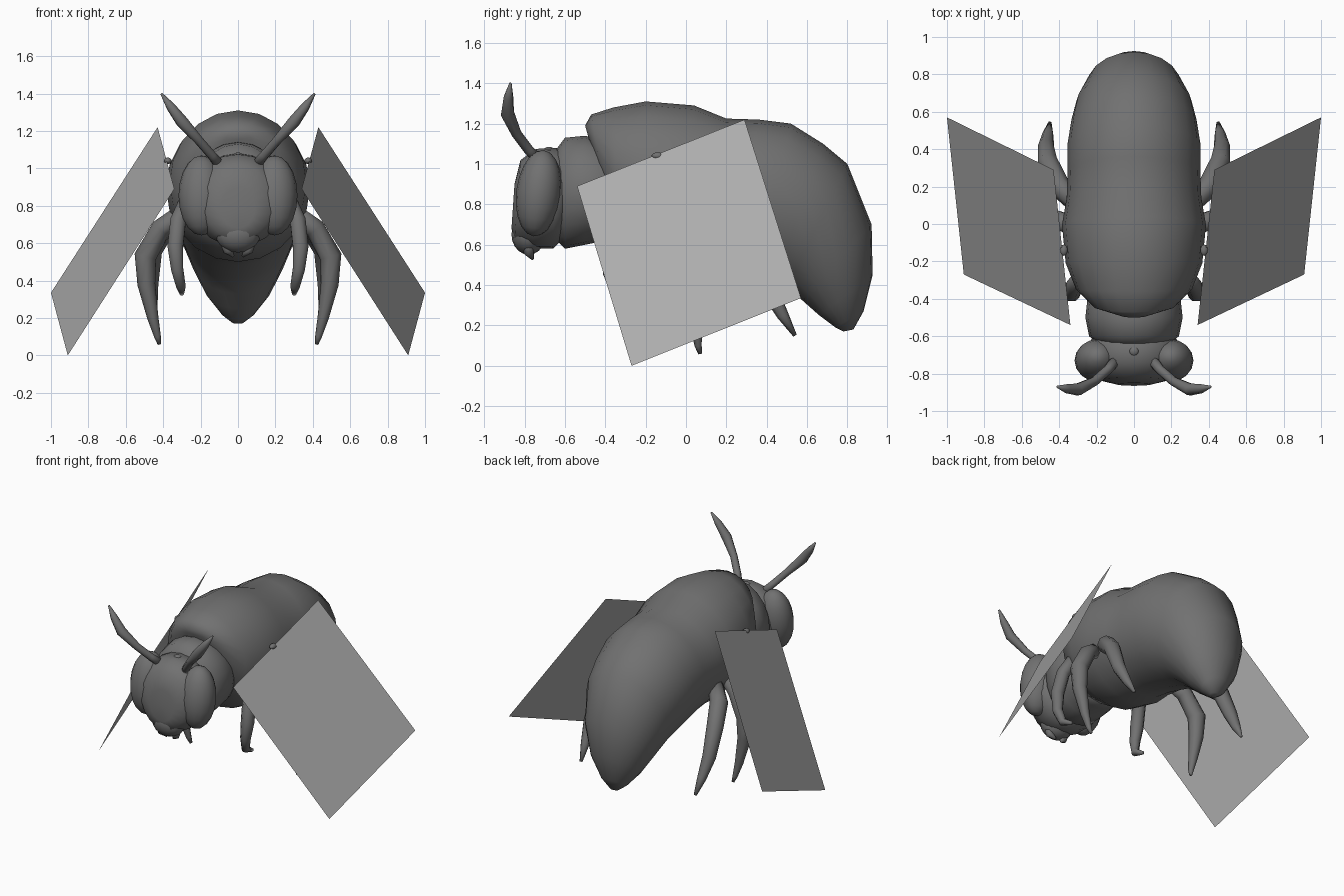
import bpy, bmesh
from math import cos, sin, pi
from mathutils import Vector, Matrix

cube = bpy.data.objects.get("Cube")
if cube:
    bpy.data.objects.remove(cube, do_unlink=True)


def material(name, grey):
    m = bpy.data.materials.new(name)
    m.use_nodes = True
    m.diffuse_color = (grey, grey, grey, 1)
    m.node_tree.nodes["Principled BSDF"].inputs["Base Color"].default_value = (grey, grey, grey, 1)
    return m


BODY = material("dark grey body", 0.165)
WING = material("mid grey wing", 0.42)


def finish(name, bm, mat, smooth=True):
    bmesh.ops.recalc_face_normals(bm, faces=bm.faces)
    mesh = bpy.data.meshes.new(name)
    bm.to_mesh(mesh)
    bm.free()
    mesh.materials.append(mat)
    for p in mesh.polygons:
        p.use_smooth = smooth
    bpy.context.collection.objects.link(bpy.data.objects.new(name, mesh))


def skin(name, rings):
    """Bridge a row of equal rings and close both ends."""
    bm = bmesh.new()
    loops = [[bm.verts.new(p) for p in ring] for ring in rings]
    n = len(loops[0])
    for a, b in zip(loops, loops[1:]):
        for i in range(n):
            j = (i + 1) % n
            bm.faces.new((a[i], a[j], b[j], b[i]))
    for loop in (loops[0], loops[-1]):
        centre = bm.verts.new(sum((v.co for v in loop), Vector()) / n)
        for i in range(n):
            bm.faces.new((loop[i], loop[(i + 1) % n], centre))
    finish(name, bm, BODY)


def loft(name, sections, n=20):
    """Sections: top y, top z, bottom y, bottom z, half width."""
    rings = []
    for ty, tz, by, bz, w in sections:
        top, low = Vector((0, ty, tz)), Vector((0, by, bz))
        mid, half = (top + low) / 2, (top - low) / 2
        rings.append([mid + half * cos(2 * pi * i / n) + Vector((w * sin(2 * pi * i / n), 0, 0))
                      for i in range(n)])
    skin(name, rings)


def limb(name, points, side, n=8):
    """Points: x, y, z, radius. The ring frame is carried along without twist."""
    pts = [Vector((p[0] * side, p[1], p[2])) for p in points]
    rings, axis = [], Vector((0, 0, 1))
    q = axis.rotation_difference(axis)
    for k, p in enumerate(pts):
        d = (pts[min(k + 1, len(pts) - 1)] - pts[max(k - 1, 0)]).normalized()
        q = axis.rotation_difference(d) @ q
        axis = d
        r = points[k][3]
        rings.append([p + q @ Vector((r * cos(2 * pi * i / n), r * sin(2 * pi * i / n), 0))
                      for i in range(n)])
    skin(name, rings)


def ellipsoid(name, centre, radii, tilt=0):
    bm = bmesh.new()
    bmesh.ops.create_uvsphere(bm, u_segments=16, v_segments=10, radius=1, matrix=Matrix.LocRotScale(
        Vector(centre), Matrix.Rotation(tilt, 3, 'X').to_quaternion(), Vector(radii)))
    finish(name, bm, BODY)


# Thorax flowing into the drooping abdomen
loft("thorax_and_abdomen", [
    (-.50, 1.19, -.48, 1.12, .07), (-.47, 1.245, -.41, .88, .22),
    (-.36, 1.28, -.34, .62, .31), (-.20, 1.31, -.22, .54, .365),
    (.04, 1.29, -.05, .50, .385), (.20, 1.225, .08, .50, .36),
    (.36, 1.22, .20, .48, .355), (.52, 1.20, .34, .44, .355),
    (.68, 1.10, .43, .41, .335), (.80, 1.0, .50, .38, .31),
    (.92, .70, .57, .33, .25), (.925, .45, .66, .25, .175),
    (.88, .27, .74, .19, .09), (.83, .18, .78, .17, .03)])

# Neck and head
loft("neck", [
    (-.66, 1.05, -.64, .62, .18), (-.60, 1.13, -.60, .58, .24),
    (-.50, 1.14, -.50, .60, .26), (-.42, 1.12, -.40, .62, .25),
    (-.30, 1.05, -.30, .62, .20)])
loft("head", [
    (-.85, .90, -.865, .68, .09), (-.82, 1.02, -.85, .62, .18),
    (-.74, 1.075, -.76, .58, .25), (-.64, 1.08, -.66, .58, .25),
    (-.58, 1.03, -.60, .64, .21)])
ellipsoid("muzzle", (0, -.78, .65), (.12, .085, .10))
ellipsoid("crown_bump", (0, -.68, 1.07), (.025, .025, .015))

# Paired parts
LIMBS = {
    "antenna": [(.10, -.73, 1.02, .03), (.14, -.78, 1.07, .025), (.21, -.84, 1.15, .025),
                (.30, -.885, 1.25, .034), (.36, -.88, 1.33, .025), (.41, -.87, 1.40, .006)],
    "front_leg": [(.27, -.26, .84, .04), (.32, -.33, .72, .045), (.335, -.37, .58, .045),
                  (.325, -.38, .46, .035), (.305, -.35, .37, .027), (.30, -.27, .33, .012)],
    "middle_leg": [(.30, -.02, .76, .05), (.41, .02, .68, .055), (.495, .04, .53, .06),
                   (.49, .04, .38, .048), (.455, .05, .20, .03), (.43, .06, .10, .018),
                   (.42, .07, .06, .01)],
    "hind_leg": [(.30, .10, .74, .05), (.40, .20, .67, .06), (.46, .33, .56, .055),
                 (.47, .41, .38, .045), (.46, .48, .25, .03), (.45, .54, .15, .01)],
    "mandible": [(.07, -.78, .62, .03), (.055, -.78, .56, .025), (.025, -.76, .53, .008)],
}
for side, label in ((1, "left"), (-1, "right")):
    for part, points in LIMBS.items():
        limb(label + "_" + part, points, side)
    ellipsoid(label + "_eye", (.195 * side, -.73, .855), (.123, .112, .215), -.12)
    ellipsoid(label + "_wing_joint", (.375 * side, -.14, 1.04), (.02, .03, .018))
    # Flat square wing hanging from the shoulder
    bm = bmesh.new()
    corners = ((.34, -.54, .89), (.43, .29, 1.22), (1, .57, .335), (.91, -.27, 0))
    bm.faces.new([bm.verts.new((x * side, y, z)) for x, y, z in corners])
    finish(label + "_wing", bm, WING, False)
